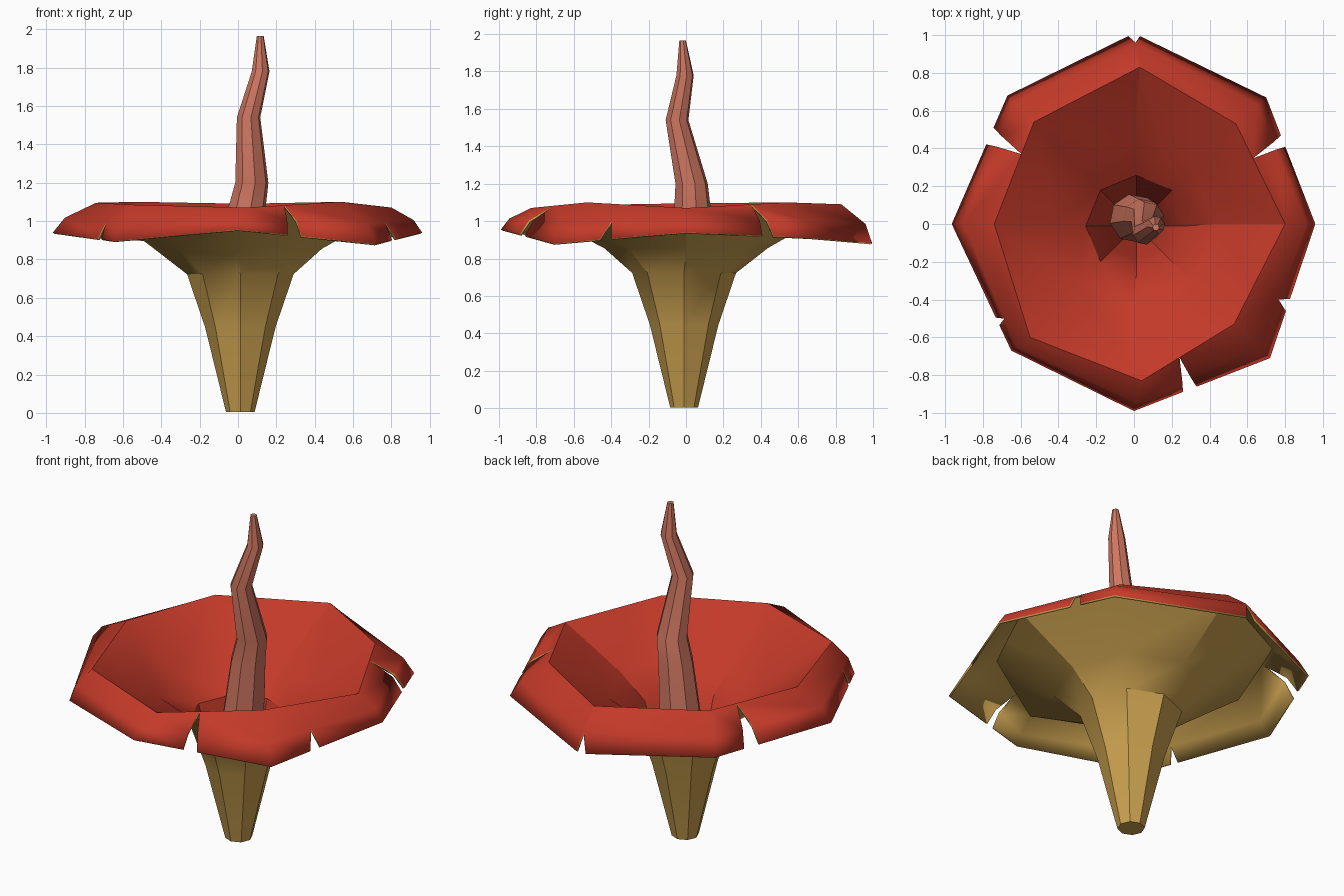
import bpy, bmesh, math
from mathutils import Vector

if "Cube" in bpy.data.objects:
    bpy.data.objects.remove(bpy.data.objects["Cube"])


def material(name, rgb):
    m = bpy.data.materials.new(name)
    m.diffuse_color = (*rgb, 1)
    m.use_nodes = True
    m.node_tree.nodes["Principled BSDF"].inputs["Base Color"].default_value = m.diffuse_color
    return m


RED = material("petal_red", (0.55, 0.042, 0.022))
TAN = material("husk_tan", (0.60, 0.36, 0.08))
PINK = material("stamen_pink", (0.63, 0.185, 0.12))


def finish(name, bm, mats, angle=30):
    mesh = bpy.data.meshes.new(name)
    bm.to_mesh(mesh)
    bm.free()
    ob = bpy.data.objects.new(name, mesh)
    bpy.context.collection.objects.link(ob)
    for m in mats:
        mesh.materials.append(m)
    bpy.ops.object.select_all(action='DESELECT')
    ob.select_set(True)
    bpy.context.view_layer.objects.active = ob
    bpy.ops.object.shade_smooth_by_angle(angle=math.radians(angle))
    return ob


def circle(r, cx, cy, z, n=8, turn=0.0):
    return [Vector((cx + r * math.cos(math.tau * i / n + turn),
                    cy + r * math.sin(math.tau * i / n + turn), z)) for i in range(n)]


def at(ring, t):
    """Point on a closed ring, t measured in corners."""
    i = math.floor(t)
    return ring[i % 8].lerp(ring[(i + 1) % 8], t - i)


# Rim rings: the crest of the cup, the bulge of the lip, the drooping edge
crest = [Vector(p) for p in ((.80, 0, 1.07), (.54, .53, 1.10), (.03, .83, 1.09), (-.53, .54, 1.10),
                             (-.74, 0, 1.095), (-.55, -.60, 1.085), (.04, -.83, 1.07), (.53, -.53, 1.10))]
edge = [Vector(p) for p in ((.96, 0, .94), (.70, .67, .91), (0, 1.01, .88), (-.67, .68, .91),
                            (-.965, 0, .94), (-.65, -.67, .895), (0, -.99, .955), (.72, -.71, .88))]
bulge = []
for a, b in zip(crest, edge):
    p = a.lerp(b, 0.72)
    p.z = a.z * 0.5 + b.z * 0.5
    bulge.append(p)

# Slits in the lip: position in corners, half width, half width at the bulge
slits = [(.655, .045, .03), (2, .045, 0), (3.315, .065, .045),
         (4.77, .03, 0), (6.41, .05, .036), (7.395, .045, 0)]
columns = [(i, 0, 0) for i in range(8) if i != 2]
for t, w, m in slits:
    columns += [(t, -w, -m), (t, w, m)]
columns.sort()

bm = bmesh.new()
cache = {}


def vert(p):
    key = tuple(round(c, 4) for c in p)
    if key not in cache:
        cache[key] = bm.verts.new(p)
    return cache[key]


def face(points):
    vs = list(dict.fromkeys(vert(p) for p in points))
    if len(vs) > 2:
        bm.faces.new(vs)


# Lip, left open at each slit
for (t0, w0, m0), (t1, w1, m1) in zip(columns, columns[1:] + [(8, 0, 0)]):
    if t0 == t1:
        continue
    c0, c1 = at(crest, t0), at(crest, t1)
    b0, b1 = at(bulge, t0 + m0), at(bulge, t1 + m1)
    face([c0, b0, b1, c1])
    face([b0, at(edge, t0 + w0), at(edge, t1 + w1), b1])

# Cup and stem
cup = [circle(r, .012, -.01, z) for r, z in ((.066, .012), (.172, .45), (.268, .73))]
cup.append(circle(.43, 0, 0, .865))
face(cup[0])
for low, high in zip(cup, cup[1:]):
    for i in range(8):
        j = (i + 1) % 8
        face([low[i], high[i], high[j], low[j]])
for i in range(8):
    stops = sorted({c[0] for c in columns if i <= c[0] <= i + 1} | {i, i + 1})
    face([cup[-1][i]] + [at(crest, t) for t in stops] + [cup[-1][(i + 1) % 8]])

flower = finish("trumpet_flower", bm, (RED, TAN))
shell = flower.modifiers.new("tan_outside", 'SOLIDIFY')
shell.thickness = 0.012
shell.offset = -1
shell.material_offset = 1
shell.material_offset_rim = 1

# Crooked stamen: x, y, z, radius
path = [(0, .03, .55, .13), (.045, .035, 1.06, .10), (.072, .03, 1.20, .088), (.055, -.048, 1.54, .062),
        (.118, -.005, 1.78, .047), (.116, -.018, 1.965, .018)]
bm = bmesh.new()
rings = [[bm.verts.new(p) for p in circle(r, x, y, z, 8, 0.2)] for x, y, z, r in path]
for low, high in zip(rings, rings[1:]):
    for i in range(8):
        j = (i + 1) % 8
        bm.faces.new((low[i], low[j], high[j], high[i]))
bm.faces.new(rings[-1])
bm.faces.new(rings[0][::-1])
finish("stamen", bm, (PINK,))
